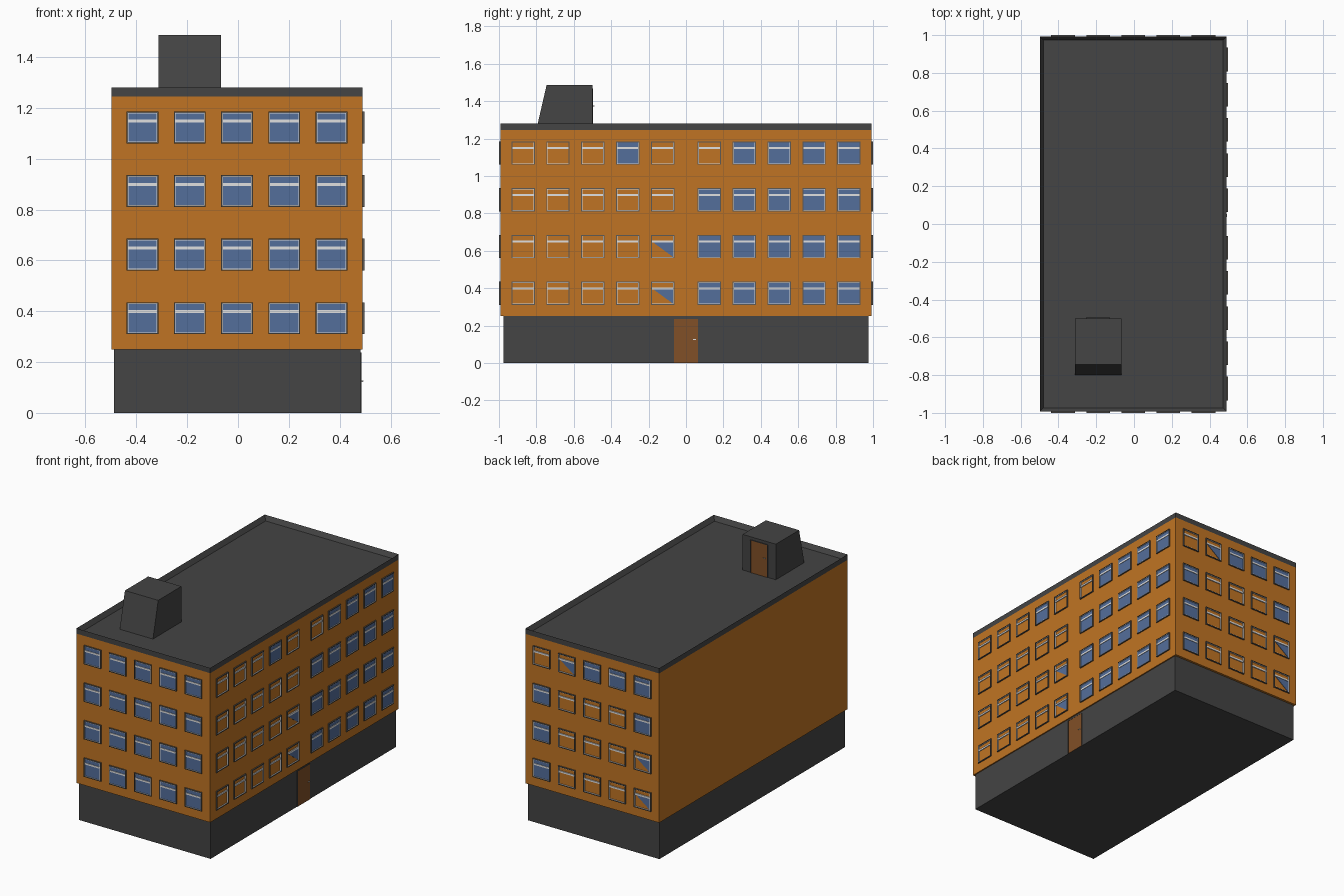
import bpy, bmesh
from mathutils import Matrix, Vector
from math import radians

if "Cube" in bpy.data.objects:
    bpy.data.objects.remove(bpy.data.objects["Cube"])


def material(name, rgb):
    m = bpy.data.materials.new(name)
    m.diffuse_color = (*rgb, 1)
    m.use_nodes = True
    m.node_tree.nodes["Principled BSDF"].inputs["Base Color"].default_value = m.diffuse_color
    return m


ORANGE = material("orange_render", (0.53, 0.175, 0.017))
GREY = material("dark_grey", (0.058, 0.058, 0.058))
BLUE = material("blue_glass", (0.088, 0.157, 0.33))
BROWN = material("brown_wood", (0.22, 0.08, 0.02))
WHITE = material("white_frame", (0.75, 0.75, 0.75))
STEEL = material("frame_edge_grey", (0.11, 0.10, 0.09))


def prism(bm, pts, a, b):
    """Extrude an outline of (u, z) points from y = a to y = b."""
    front = [bm.verts.new((u, a, z)) for u, z in pts]
    back = [bm.verts.new((u, b, z)) for u, z in pts]
    bm.faces.new(front)
    bm.faces.new(back[::-1])
    n = len(pts)
    for i in range(n):
        j = (i + 1) % n
        bm.faces.new((front[j], front[i], back[i], back[j]))


def slab(bm, u0, u1, y0, y1, z0, z1):
    prism(bm, [(u0, z0), (u1, z0), (u1, z1), (u0, z1)], y0, y1)


def finish(bm, name, mat, matrix=Matrix()):
    bmesh.ops.recalc_face_normals(bm, faces=bm.faces)
    bm.transform(matrix)
    me = bpy.data.meshes.new(name)
    bm.to_mesh(me)
    bm.free()
    me.materials.append(mat)
    ob = bpy.data.objects.new(name, me)
    bpy.context.collection.objects.link(ob)
    return ob


def box(name, mat, *dims):
    bm = bmesh.new()
    slab(bm, *dims)
    return finish(bm, name, mat)


X0, X1, Y = -0.497, 0.49, 0.992

# Main masses
box("ground_floor", GREY, -0.488, 0.482, -0.977, 0.977, 0, 0.25)
box("upper_walls", ORANGE, X0, X1, -Y, Y, 0.25, 1.245)

# Flat roof with a raised rim: inset the top and push it down
roof = bmesh.new()
slab(roof, X0, X1, -Y, Y, 1.245, 1.28)
bmesh.ops.recalc_face_normals(roof, faces=roof.faces)
top = max(roof.faces, key=lambda f: f.calc_center_median().z)
bmesh.ops.inset_region(roof, faces=[top], thickness=0.027)
bmesh.ops.translate(roof, verts=top.verts, vec=(0, 0, -0.03))
finish(roof, "roof_with_rim", GREY)

# Stair housing with a slanted front
house = bmesh.new()
prism(house, [(-0.80, 1.248), (-0.50, 1.248), (-0.50, 1.487), (-0.745, 1.487)], 0.067, 0.312)
finish(house, "stair_housing", GREY, Matrix.Rotation(radians(90), 4, 'Z'))


# Windows: outer edge, white rim, transom and glass
def ring(bm, u0, u1, z0, z1, w, d):
    slab(bm, u0, u0 + w, -d, 0, z0, z1)
    slab(bm, u1 - w, u1, -d, 0, z0, z1)
    slab(bm, u0 + w, u1 - w, -d, 0, z0, z0 + w)
    slab(bm, u0 + w, u1 - w, -d, 0, z1 - w, z1)


def facade(name, origin, angle, centres, rows):
    """Rows run upward; B is full glass, h half glass, O a wall-coloured pane."""
    edges, rims, glass = bmesh.new(), bmesh.new(), bmesh.new()
    for r, row in enumerate(rows):
        z0 = 0.31 + 0.25 * r
        z1 = z0 + 0.125
        for c, kind in zip(centres, row):
            u0, u1 = c - 0.0625, c + 0.0625
            ring(edges, u0, u1, z0, z1, 0.005, 0.008)
            ring(rims, u0 + 0.005, u1 - 0.005, z0 + 0.005, z1 - 0.005, 0.002, 0.006)
            slab(rims, u0 + 0.005, u1 - 0.005, -0.006, 0, z1 - 0.042, z1 - 0.031)
            if kind == "B":
                slab(glass, u0 + 0.006, u1 - 0.006, -0.003, 0, z0 + 0.006, z1 - 0.006)
            elif kind == "h":
                prism(glass, [(u0 + 0.006, z1 - 0.036), (u1 - 0.006, z0 + 0.006),
                              (u1 - 0.006, z1 - 0.036)], -0.003, 0)
    m = Matrix.Translation(Vector(origin)) @ Matrix.Rotation(radians(angle), 4, 'Z')
    finish(edges, name + "_window_edges", STEEL, m)
    finish(rims, name + "_window_frames", WHITE, m)
    finish(glass, name + "_window_glass", BLUE, m)


five = [0.186 * i for i in (-2, -1, 0, 1, 2)]
half = [0.125 + 0.1865 * i for i in range(5)]
ten = [-v for v in reversed(half)] + half
facade("front", (-0.004, -Y, 0), 0, five, ["BBBBB"] * 4)
facade("side", (X1, 0, 0), 90, ten,
       ["OOOOhBBBBB", "OOOOhBBBBB", "OOOOOBBBBB", "OOOBOOBBBB"])
facade("back", (-0.004, Y, 0), 180, five, ["BOOOh", "BOOOh", "BOOOB", "OhBBB"])


# Doors with a surround and a lever handle
def door(name, origin, angle, w, h):
    m = Matrix.Translation(Vector(origin)) @ Matrix.Rotation(radians(angle), 4, 'Z')
    leaf, surround, handle = bmesh.new(), bmesh.new(), bmesh.new()
    slab(leaf, -w, w, -0.003, 0, 0, h)
    for s in (-1, 1):
        slab(surround, s * w - 0.002, s * w + 0.002, -0.004, 0, 0, h)
    slab(surround, -w, w, -0.004, 0, h, h + 0.003)
    slab(handle, w - 0.017, w - 0.013, -0.010, 0, 0.122, 0.127)
    slab(handle, w - 0.028, w - 0.013, -0.011, -0.008, 0.123, 0.127)
    finish(leaf, name, BROWN, m)
    finish(surround, name + "_surround", GREY, m)
    finish(handle, name + "_handle", WHITE, m)


door("entrance_door", (0.482, 0, 0), 90, 0.066, 0.235)
door("roof_door", (-0.19, -0.50, 1.25), 180, 0.062, 0.215)
